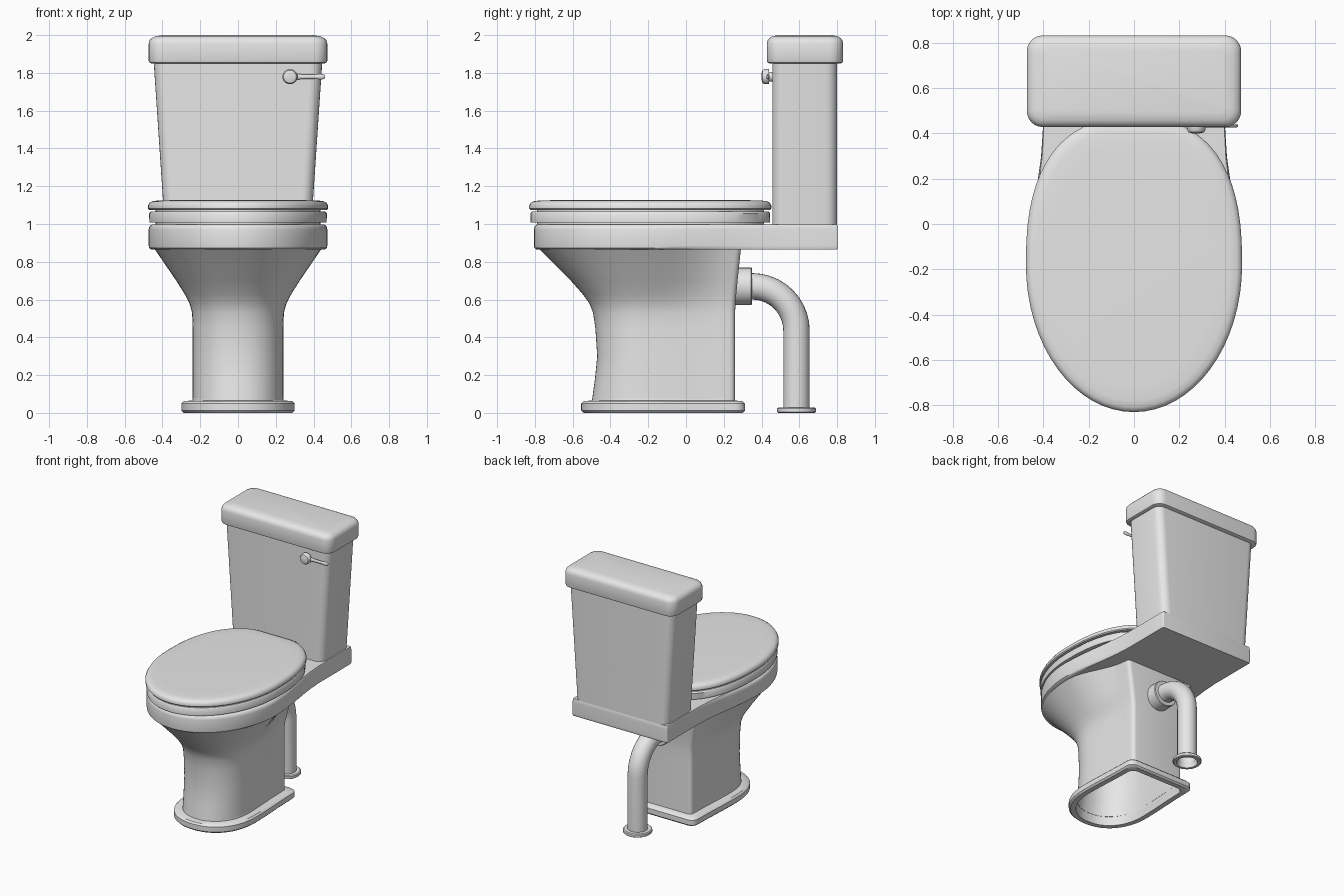
import bpy, bmesh, math
from mathutils import Vector

cube = bpy.data.objects.get("Cube")
if cube:
    bpy.data.objects.remove(cube, do_unlink=True)

ceramic = bpy.data.materials.new("grey ceramic")
ceramic.use_nodes = True
ceramic.diffuse_color = (0.8, 0.8, 0.8, 1)
ceramic.node_tree.nodes["Principled BSDF"].inputs["Base Color"].default_value = (0.8, 0.8, 0.8, 1)


def loft(name, rings, cap_start=True, cap_end=True, angle=40):
    """Skin a list of closed rings into one smooth-shaded object."""
    bm = bmesh.new()
    loops = [[bm.verts.new(p) for p in ring] for ring in rings]
    n = len(loops[0])
    for a, b in zip(loops, loops[1:]):
        for i in range(n):
            j = (i + 1) % n
            bm.faces.new((a[i], a[j], b[j], b[i]))
    if cap_start:
        bm.faces.new(loops[0][::-1])
    if cap_end:
        bm.faces.new(loops[-1])
    bmesh.ops.recalc_face_normals(bm, faces=bm.faces)
    mesh = bpy.data.meshes.new(name)
    bm.to_mesh(mesh)
    bm.free()
    mesh.materials.append(ceramic)
    obj = bpy.data.objects.new(name, mesh)
    bpy.context.collection.objects.link(obj)
    bpy.ops.object.select_all(action="DESELECT")
    obj.select_set(True)
    bpy.context.view_layer.objects.active = obj
    bpy.ops.object.shade_smooth_by_angle(angle=math.radians(angle))
    return obj


def bowl_ring(z, w, front, back, wb, r=0.03, yc=-0.2, power=2.0):
    """Round front, sides easing from half-width w to wb, squared back."""
    half = []
    for i in range(17):
        t = math.pi / 2 * i / 16
        half.append((w * math.sin(t) ** (2 / power),
                     yc + (front - yc) * abs(math.cos(t)) ** (2 / power)))
    for i in range(1, 9):
        t = i / 8
        s = min(1, t * (back - r - yc) / 0.63) if back > 0.5 else t
        half.append((w + (wb - w) * s * s * (3 - 2 * s), yc + (back - r - yc) * t))
    for i in range(1, 5):
        t = math.pi / 2 * i / 4
        half.append((wb - r + r * math.cos(t), back - r + r * math.sin(t)))
    return [Vector((x, y, z)) for x, y in half] + \
           [Vector((-x, y, z)) for x, y in half[:0:-1]]


def egg_ring(z, inset):
    """Seat outline, clipped flat at the back."""
    pts = []
    for i in range(64):
        t = 2 * math.pi * i / 64
        c, s = math.cos(t), math.sin(t)
        p = 0.8 if s > 0 else 1.0
        x = (0.477 - inset) * math.copysign(abs(c) ** p, c)
        y = -0.18 + (0.65 - inset) * math.copysign(abs(s) ** p, s)
        pts.append(Vector((x, min(y, 0.452 - inset), z)))
    return pts


def box_ring(z, w, front, back, r):
    """Rounded rectangle."""
    pts = []
    for k, (sx, sy) in enumerate(((1, 1), (-1, 1), (-1, -1), (1, -1))):
        cy = back - r if sy > 0 else front + r
        for i in range(7):
            t = math.pi / 2 * (k + i / 6)
            pts.append(Vector((sx * (w - r) + r * math.cos(t), cy + r * math.sin(t), z)))
    return pts


def disc_ring(centre, radius, axis, n=24):
    """Circle around an axis lying in the YZ plane."""
    u = Vector((1, 0, 0))
    v = Vector(axis).normalized().cross(u)
    return [Vector(centre) + radius * (u * math.cos(a) + v * math.sin(a))
            for a in (2 * math.pi * i / n for i in range(n))]


# Pedestal, hollow and open underneath: z, half-width, front, back, back half-width
pedestal = [(0.05, 0.24, -0.5, 0.26, 0.225), (0.18, 0.24, -0.482, 0.26, 0.225),
            (0.3, 0.24, -0.47, 0.26, 0.225), (0.45, 0.24, -0.48, 0.26, 0.225),
            (0.53, 0.243, -0.492, 0.26, 0.226), (0.58, 0.257, -0.512, 0.262, 0.23),
            (0.63, 0.283, -0.548, 0.266, 0.24), (0.7, 0.327, -0.61, 0.273, 0.255),
            (0.88, 0.45, -0.79, 0.292, 0.3)]
loft("pedestal", [bowl_ring(*s, power=2.2) for s in pedestal], cap_start=False)

# Foot flange around the pedestal
foot = [(0.08, 0.06), (0, 0.05), (0, 0.012), (0.012, 0), (0.05, 0), (0.062, 0.012), (0.066, 0.06)]
loft("foot", [bowl_ring(z, 0.3 - d, -0.555 + d, 0.312 - d, 0.285 - d, 0.05, power=2.2)
              for z, d in foot], False, False)

# Bowl rim and the shelf under the tank
rim = [(0.866, 0.012), (0.874, 0.002), (0.885, 0), (0.97, 0), (0.988, 0.004), (0.997, 0.015)]
loft("rim_and_shelf", [bowl_ring(z, 0.473 - d, -0.805 + d, 0.803 - d / 4, 0.402 - d / 4, 0.008)
                       for z, d in rim])

# Seat and seat lid
loft("seat", [egg_ring(z, d) for z, d in
              ((0.99, 0.04), (1.008, 0.04), (1.008, 0.008), (1.055, 0.006), (1.066, 0.014),
               (1.066, 0.05))])
loft("seat_lid", [egg_ring(z, d) for z, d in
                  ((1.06, 0.04), (1.075, 0.04), (1.075, 0.006), (1.082, 0), (1.098, 0),
                   (1.112, 0.008), (1.12, 0.022), (1.124, 0.05), (1.126, 0.12))])

# Tank and tank lid
loft("tank", [box_ring(z, w, 0.457, 0.8, 0.06) for z, w in ((0.99, 0.388), (1.87, 0.447))])
loft("tank_lid", [box_ring(z, 0.473 - d, 0.428 + d * 0.8, 0.832 - d * 0.8, max(0.07 - d / 2, 0.03))
                  for z, d in ((1.85, 0.015), (1.855, 0.004), (1.865, 0), (1.955, 0),
                               (1.972, 0.005), (1.985, 0.017), (1.994, 0.037), (2.0, 0.075))])

# Waste pipe with elbow, collar and floor flange
bend, top, start = 0.235, 0.67, 0.35
path = [((0, 0.25, top), (0, 1, 0))]
for i in range(11):
    a = math.pi / 2 * i / 10
    path.append(((0, start + bend * math.sin(a), top - bend + bend * math.cos(a)),
                 (0, math.cos(a), -math.sin(a))))
path.append(((0, start + bend, 0.01), (0, 0, -1)))
loft("waste_pipe", [disc_ring(c, 0.07, d) for c, d in path], cap_end=False)
loft("pipe_collar", [disc_ring((0, y, top), r, (0, 1, 0)) for y, r in
                     ((0.24, 0.1), (0.345, 0.1), (0.35, 0.095), (0.35, 0.06))])
loft("pipe_flange", [disc_ring((0, start + bend, z), r, (0, 0, 1)) for z, r in
                     ((0.04, 0.065), (0, 0.075), (0, 0.096), (0.005, 0.102), (0.022, 0.102),
                      (0.028, 0.096), (0.028, 0.069))], False, False)

# Flush handle: pivot knob and tapered lever
loft("handle_knob", [disc_ring((0.275, y, 1.78), r, (0, 1, 0)) for y, r in
                     ((0.47, 0.026), (0.44, 0.026), (0.44, 0.04), (0.415, 0.04),
                      (0.405, 0.034), (0.4, 0.018))])
lever = []
for x, h, t in ((0.28, 0.02, 0.008), (0.34, 0.012, 0.008), (0.4, 0.011, 0.008),
                (0.44, 0.015, 0.008), (0.456, 0.012, 0.007), (0.46, 0.006, 0.004)):
    lever.append([Vector((x, 0.434 + t * math.cos(a), 1.78 + h * math.sin(a)))
                  for a in (2 * math.pi * i / 12 for i in range(12))])
loft("handle_lever", lever)
